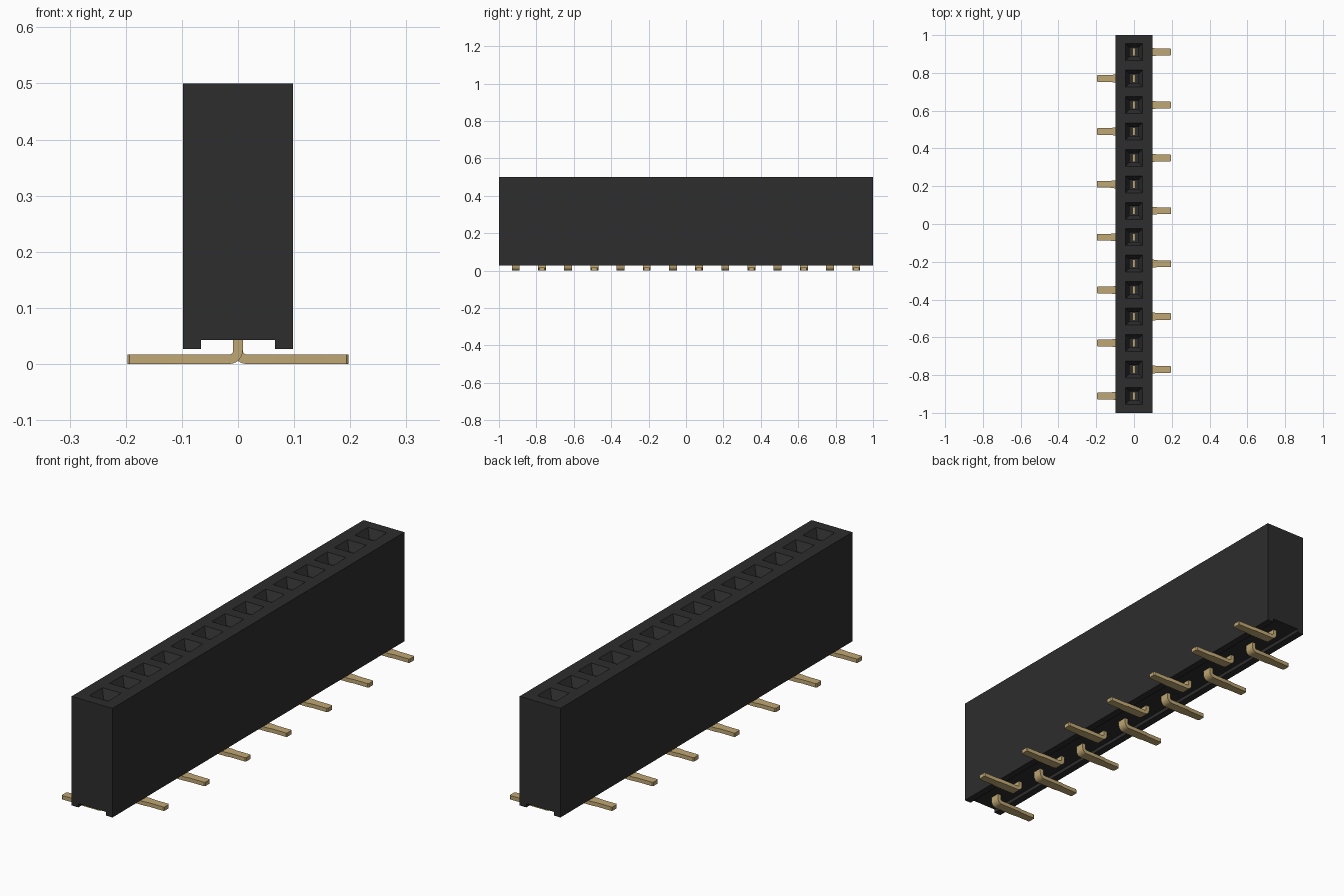
import bpy, bmesh, math

if "Cube" in bpy.data.objects:
    bpy.data.objects.remove(bpy.data.objects["Cube"], do_unlink=True)

PINS, PITCH = 14, 0.14
HALF_X, HALF_Y, TOP = 0.098, 1.0, 0.5
FLOOR = 0.2          # bottom of each socket


def material(name, rgb, metallic=0.0):
    m = bpy.data.materials.new(name)
    m.diffuse_color = (*rgb, 1)
    m.use_nodes = True
    bsdf = m.node_tree.nodes["Principled BSDF"]
    bsdf.inputs["Base Color"].default_value = (*rgb, 1)
    bsdf.inputs["Roughness"].default_value = 0.6
    return m


def make_object(name, bm, mat):
    bmesh.ops.recalc_face_normals(bm, faces=bm.faces)
    mesh = bpy.data.meshes.new(name)
    bm.to_mesh(mesh)
    bm.free()
    mesh.materials.append(mat)
    ob = bpy.data.objects.new(name, mesh)
    bpy.context.collection.objects.link(ob)
    return ob


def loft(bm, rings):
    """Skin a list of equal-length point rings and cap both ends."""
    rows = [[bm.verts.new(p) for p in ring] for ring in rings]
    n = len(rows[0])
    for a, b in zip(rows, rows[1:]):
        for i in range(n):
            j = (i + 1) % n
            bm.faces.new((a[i], a[j], b[j], b[i]))
    bm.faces.new(rows[0])
    bm.faces.new(rows[-1])


plastic = material("black plastic", (0.026, 0.026, 0.026))
gold = material("gold plating", (0.53, 0.39, 0.175))
pin_y = [(i - (PINS - 1) / 2) * PITCH for i in range(PINS)]

# Housing: inverted U profile with a shallow channel underneath
profile = [(-HALF_X, 0.027), (-0.066, 0.027), (-0.066, 0.043), (0.066, 0.043),
           (0.066, 0.027), (HALF_X, 0.027), (HALF_X, TOP), (-HALF_X, TOP)]
bm = bmesh.new()
loft(bm, [[(x, y, z) for x, z in profile] for y in (-HALF_Y, HALF_Y)])
housing = make_object("housing", bm, plastic)

# Sockets: square funnel mouths leading into narrow shafts
bm = bmesh.new()
for y in pin_y:
    levels = [(FLOOR, 0.024), (TOP - 0.035, 0.024), (TOP, 0.045), (TOP + 0.02, 0.045)]
    loft(bm, [[(sx * r, y + sy * r, z) for sx, sy in ((-1, -1), (1, -1), (1, 1), (-1, 1))]
              for z, r in levels])
cutter = make_object("socket_cutter", bm, plastic)
cutter.hide_render = True
cut = housing.modifiers.new("sockets", 'BOOLEAN')
cut.operation, cut.solver, cut.object = 'DIFFERENCE', 'EXACT', cutter
bpy.context.view_layer.objects.active = housing
housing.select_set(True)
bpy.ops.object.modifier_apply(modifier=cut.name)
bpy.data.objects.remove(cutter, do_unlink=True)

# Pins: upright post, rounded bend, flat foot; feet alternate sides
T, R, WIDE, SLIM = 0.0085, 0.0155, 0.021, 0.018
path = [(0, 0.36, 0, WIDE)]                      # x, z, turn angle, half width
for k in range(7):
    a = math.radians(15 * k)
    path.append((R - R * math.cos(a), T + R - R * math.sin(a), a, WIDE))
quarter = math.pi / 2
path += [(0.105, T, quarter, WIDE), (0.125, T, quarter, SLIM),
         (0.193, T, quarter, SLIM), (0.197, T, quarter, SLIM - 0.004)]

for i, y in enumerate(pin_y):
    side = 1 if i % 2 else -1
    rings = []
    for x, z, a, w in path:
        nx, nz = math.cos(a) * T, math.sin(a) * T
        rings.append([(side * (x + s * nx), y + t * w, z + s * nz)
                      for s, t in ((-1, -1), (1, -1), (1, 1), (-1, 1))])
    bm = bmesh.new()
    loft(bm, rings)
    pin = make_object(f"pin_{i + 1:02d}", bm, gold)
    bpy.ops.object.select_all(action='DESELECT')
    pin.select_set(True)
    bpy.context.view_layer.objects.active = pin
    bpy.ops.object.shade_smooth_by_angle(angle=math.radians(30))
